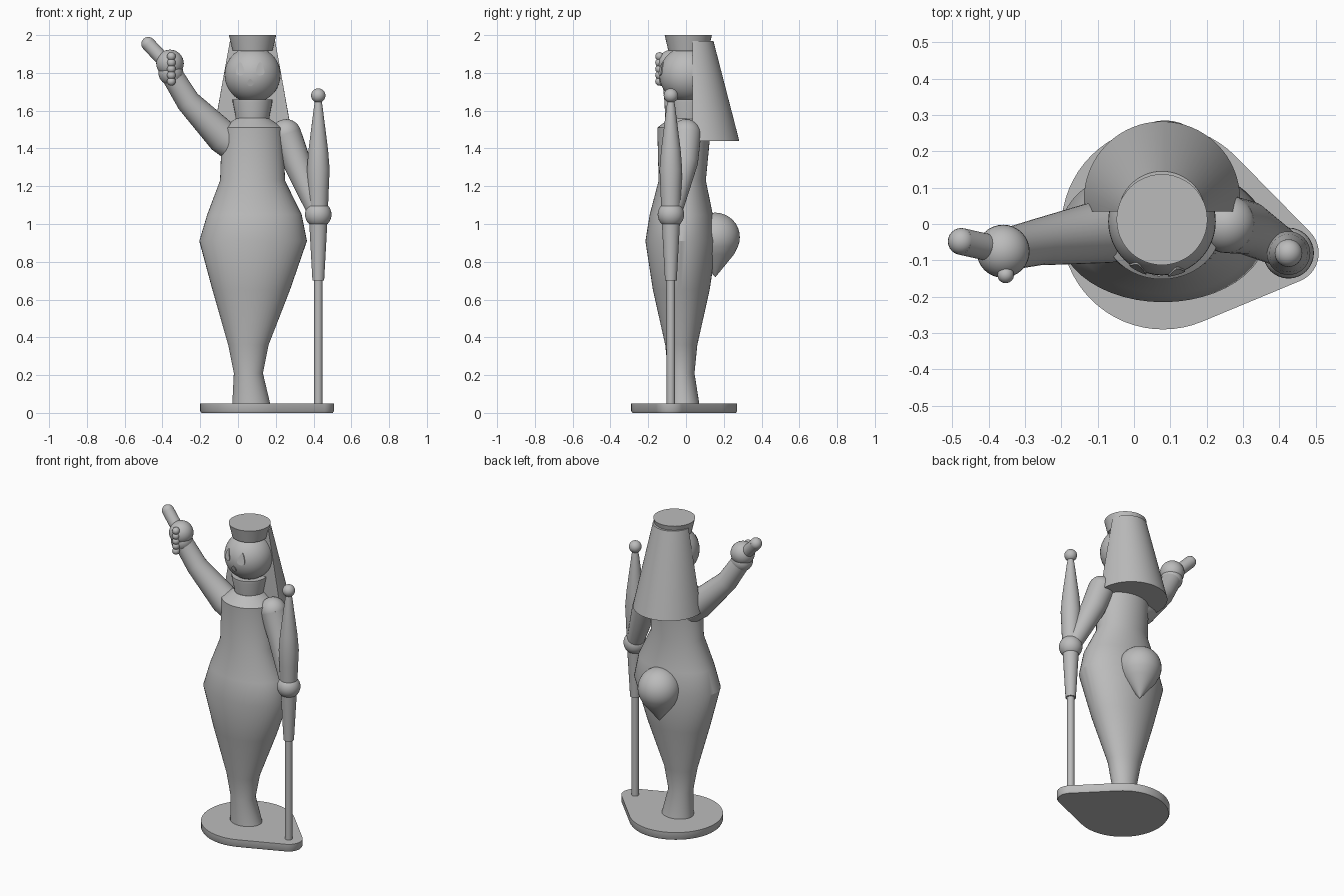
import bpy
import bmesh
import math
from mathutils import Vector

cube = bpy.data.objects.get("Cube")
if cube:
    bpy.data.objects.remove(cube, do_unlink=True)

GREY = (0.5, 0.5, 0.5, 1)
mat = bpy.data.materials.new("plain grey")
mat.use_nodes = True
mat.diffuse_color = GREY
mat.node_tree.nodes["Principled BSDF"].inputs["Base Color"].default_value = GREY


def finish(name, bm, angle=35):
    bmesh.ops.recalc_face_normals(bm, faces=bm.faces)
    mesh = bpy.data.meshes.new(name)
    bm.to_mesh(mesh)
    bm.free()
    mesh.materials.append(mat)
    obj = bpy.data.objects.new(name, mesh)
    bpy.context.collection.objects.link(obj)
    bpy.ops.object.select_all(action='DESELECT')
    obj.select_set(True)
    bpy.context.view_layer.objects.active = obj
    bpy.ops.object.shade_smooth_by_angle(angle=math.radians(angle))
    return obj


def skin(rings):
    """Bridge equal rings of points and cap both ends."""
    bm = bmesh.new()
    loops = [[bm.verts.new(p) for p in ring] for ring in rings]
    n = len(loops[0])
    for a, b in zip(loops, loops[1:]):
        for i in range(n):
            j = (i + 1) % n
            bm.faces.new((a[i], a[j], b[j], b[i]))
    bm.faces.new(loops[0])
    bm.faces.new(loops[-1])
    return bm


def ellipse(centre, u, v, n):
    turn = [2 * math.pi * i / n for i in range(n)]
    return [Vector(centre) + u * math.cos(t) + v * math.sin(t) for t in turn]


def loft(sections, n=48):
    """Stack level ellipses given as (z, x, y, x radius, y radius)."""
    return skin([ellipse((x, y, z), Vector((rx, 0, 0)), Vector((0, ry, 0)), n)
                 for z, x, y, rx, ry in sections])


def turned(name, x, y, profile, n=32):
    return finish(name, loft([(z, x, y, r, r) for z, r in profile], n))


def tube(name, path, n=32):
    """Sweep a circle along (point, radius) pairs."""
    pts = [Vector(p) for p, r in path]
    rings = []
    for i, (p, r) in enumerate(path):
        t = (pts[min(i + 1, len(pts) - 1)] - pts[max(i - 1, 0)]).normalized()
        u = t.cross(Vector((0, 1, 0))).normalized()
        rings.append(ellipse(p, u * r, t.cross(u) * r, n))
    return finish(name, skin(rings), 50)


def ball(name, centre, r, seg=32):
    bm = bmesh.new()
    bmesh.ops.create_uvsphere(bm, u_segments=seg, v_segments=seg // 2, radius=r)
    bmesh.ops.translate(bm, verts=bm.verts, vec=centre)
    return finish(name, bm)


# Stand: hull around a large disc and a small one under the staff
STAFF = (0.425, -0.08)
bm = bmesh.new()
for (x, y), r in (((0.08, -0.01), 0.28), (STAFF, 0.083)):
    for z, inset in ((0, 0.006), (0.01, 0), (0.05, 0)):
        rad = r - inset
        for p in ellipse((x, y, z), Vector((rad, 0, 0)), Vector((0, rad, 0)), 64):
            bm.verts.new(p)
hull = bmesh.ops.convex_hull(bm, input=bm.verts)
bmesh.ops.delete(bm, geom=[v for v in bm.verts if not v.link_faces], context='VERTS')
bmesh.ops.dissolve_limit(bm, angle_limit=0.01, verts=bm.verts, edges=bm.edges)
finish("stand", bm)

# Body from foot to shoulders
finish("body", loft([
    (0.05, 0.07, -0.015, 0.1, 0.085),
    (0.21, 0.055, -0.025, 0.077, 0.07),
    (0.36, 0.055, -0.025, 0.107, 0.085),
    (0.65, 0.07, -0.025, 0.205, 0.15),
    (0.91, 0.08, -0.025, 0.285, 0.19),
    (1.05, 0.087, -0.025, 0.25, 0.167),
    (1.23, 0.077, -0.02, 0.172, 0.125),
    (1.51, 0.077, -0.01, 0.162, 0.142),
    (1.56, 0.077, 0, 0.085, 0.085)]), 30)

# Collar, neck, head and hat
X, Y = 0.077, 0.007
turned("collar", X, Y, [(1.54, 0.088), (1.57, 0.09), (1.645, 0.105), (1.66, 0.105)])
turned("neck", X, Y, [(1.64, 0.07), (1.7, 0.07)])
HEAD = Vector((X, Y, 1.79))
R = 0.148
ball("head", HEAD, R, 48)
turned("hat", X, 0.012, [(1.915, 0.105), (2.0, 0.125)], 48)

# Hair: slanted cone with a flat front
bm = loft([(1.44, X, 0.067, 0.215, 0.215), (1.97, X, 0.025, 0.12, 0.12)], 64)
cut = bmesh.ops.bisect_plane(bm, geom=bm.verts[:] + bm.edges[:] + bm.faces[:],
                             plane_co=(0, 0.035, 0), plane_no=(0, 1, 0),
                             clear_inner=True)
bmesh.ops.holes_fill(bm, edges=[e for e in bm.edges if e.is_boundary])
finish("hair", bm)


# Eyes and nose: drop-shaped raised plates laid on the head
def face_plate(name, dx, dz, w, up, down):
    bm = bmesh.new()
    outline = []
    for i in range(16):
        t = 2 * math.pi * i / 16
        s, c = math.sin(t), math.cos(t)
        px, pz = dx + w * s * (1 - 0.35 * c), dz + (up if c > 0 else down) * c
        outline.append((px, pz))
    rings = []
    for out in (-0.004, 0.005):
        rings.append([HEAD + Vector((a, -math.sqrt(R * R - a * a - b * b) - out, b))
                      for a, b in outline])
    bm.free()
    finish(name, skin(rings))


for side, dx in (("right", -0.066), ("left", 0.04)):
    face_plate(side + "_eye", dx, 0.022, 0.022, 0.045, 0.026)
face_plate("nose", -0.012, -0.04, 0.016, 0.018, 0.02)

# Bustle: ball drawn down to a point
profile = [(0.72, 0.002), (0.84, 0.1)]
for i in range(-3, 9):
    a = math.radians(i * 11)
    profile.append((0.93 + 0.13 * math.sin(a), 0.13 * math.cos(a)))
turned("bustle", 0.085, 0.155, profile, 40)

# Left arm, holding the staff
tube("left_arm", [((0.255, 0, 1.475), 0.08), ((0.31, -0.01, 1.33), 0.074),
                  ((0.425, -0.075, 1.05), 0.05)])
ball("left_shoulder", (0.255, 0, 1.475), 0.08)
ball("left_hand", (*STAFF, 1.05), 0.07)
turned("staff", *STAFF, [(0.05, 0.022), (0.7, 0.022), (0.7, 0.031), (0.99, 0.047),
                         (1.05, 0.05), (1.2, 0.056), (1.29, 0.06), (1.39, 0.052),
                         (1.62, 0.023), (1.65, 0.018)])
ball("staff_knob", (*STAFF, 1.68), 0.038)

# Right arm, raised with a baton
tube("right_arm", [((0.02, 0, 1.39), 0.09), ((-0.08, -0.02, 1.46), 0.088),
                   ((-0.265, -0.05, 1.65), 0.064), ((-0.35, -0.07, 1.79), 0.058)])
GRIP, TIP = Vector((-0.355, -0.075, 1.825)), Vector((-0.475, -0.048, 1.953))
ball("right_hand", GRIP + Vector((-0.005, 0, 0.025)), 0.073)
ball("right_wrist", GRIP - Vector((0, 0, 0.025)), 0.066)
tube("baton", [(GRIP, 0.037), (TIP, 0.037)], 24)
ball("baton_end", TIP, 0.037, 24)
for i in range(5):
    ball("right_finger_%d" % (i + 1), (-0.353, -0.14, 1.755 + i * 0.033), 0.023, 16)
